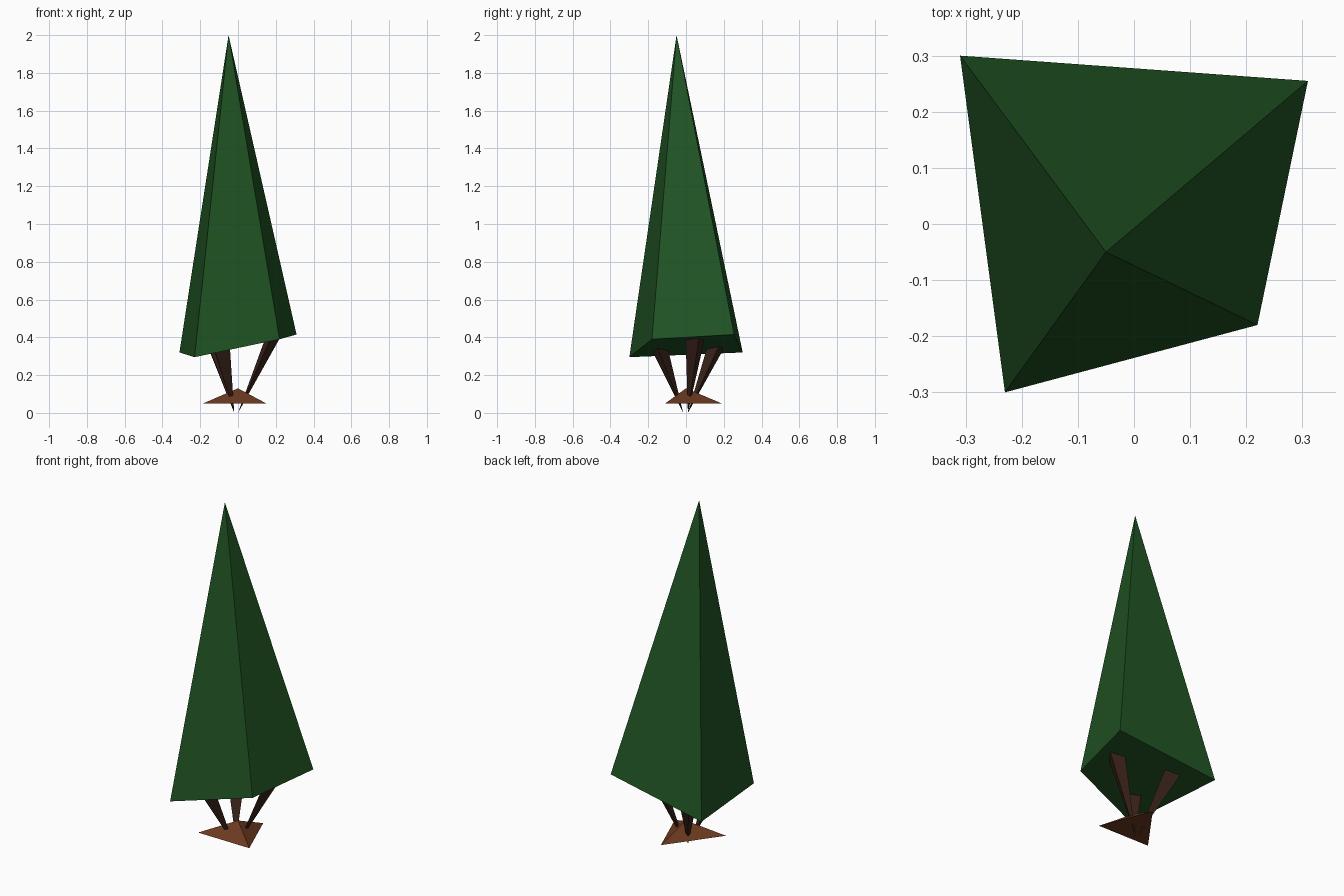
import bpy
from mathutils import Vector

if "Cube" in bpy.data.objects:
    bpy.data.objects.remove(bpy.data.objects["Cube"])


def material(name, rgb):
    m = bpy.data.materials.new(name)
    m.diffuse_color = (*rgb, 1)
    m.use_nodes = True
    m.node_tree.nodes["Principled BSDF"].inputs["Base Color"].default_value = m.diffuse_color
    return m


def pyramid(name, base, apex, mat):
    """Closed flat-shaded pyramid; base runs counter-clockwise seen from the apex."""
    n = len(base)
    faces = [(i, (i + 1) % n, n) for i in range(n)] + [tuple(reversed(range(n)))]
    mesh = bpy.data.meshes.new(name)
    mesh.from_pydata([tuple(p) for p in base] + [tuple(apex)], [], faces)
    mesh.materials.append(mat)
    obj = bpy.data.objects.new(name, mesh)
    bpy.context.collection.objects.link(obj)
    return obj


green = material("foliage_green", (0.015, 0.09, 0.017))
bark = material("bark", (0.04, 0.016, 0.01))
soil = material("soil", (0.15, 0.042, 0.014))

# Tall skewed four-sided foliage
pyramid("foliage",
        [(-0.23, -0.30, 0.295), (0.22, -0.18, 0.39), (0.31, 0.255, 0.415), (-0.31, 0.30, 0.32)],
        (-0.05, -0.05, 2.0), green)

# Low three-sided mound at the foot
pyramid("soil_mound",
        [(-0.185, -0.105, 0.05), (0.15, -0.11, 0.05), (0.03, 0.19, 0.05)],
        (0, 0, 0.13), soil)

# Three stems widening upward from pointed tips
stems = [((0.0, 0.01, 0.0), (0.18, 0.055, 0.395)),
         ((-0.02, 0.01, 0.0), (-0.125, 0.16, 0.342)),
         ((-0.02, -0.015, 0.0), (-0.10, -0.145, 0.345))]
for i, (tip, top) in enumerate(stems):
    top = Vector(top)
    out = Vector((top.x, top.y, 0)).normalized()
    side = Vector((-out.y, out.x, 0))
    r = 0.06
    ring = [top + out * r * 0.8,
            top - out * r * 0.4 - side * r * 0.87,
            top - out * r * 0.4 + side * r * 0.87]
    for p in ring:
        p.z += 0.18 * (p.x - top.x)  # follow the sloping foliage underside
    pyramid(f"stem_{i + 1}", ring, tip, bark)
